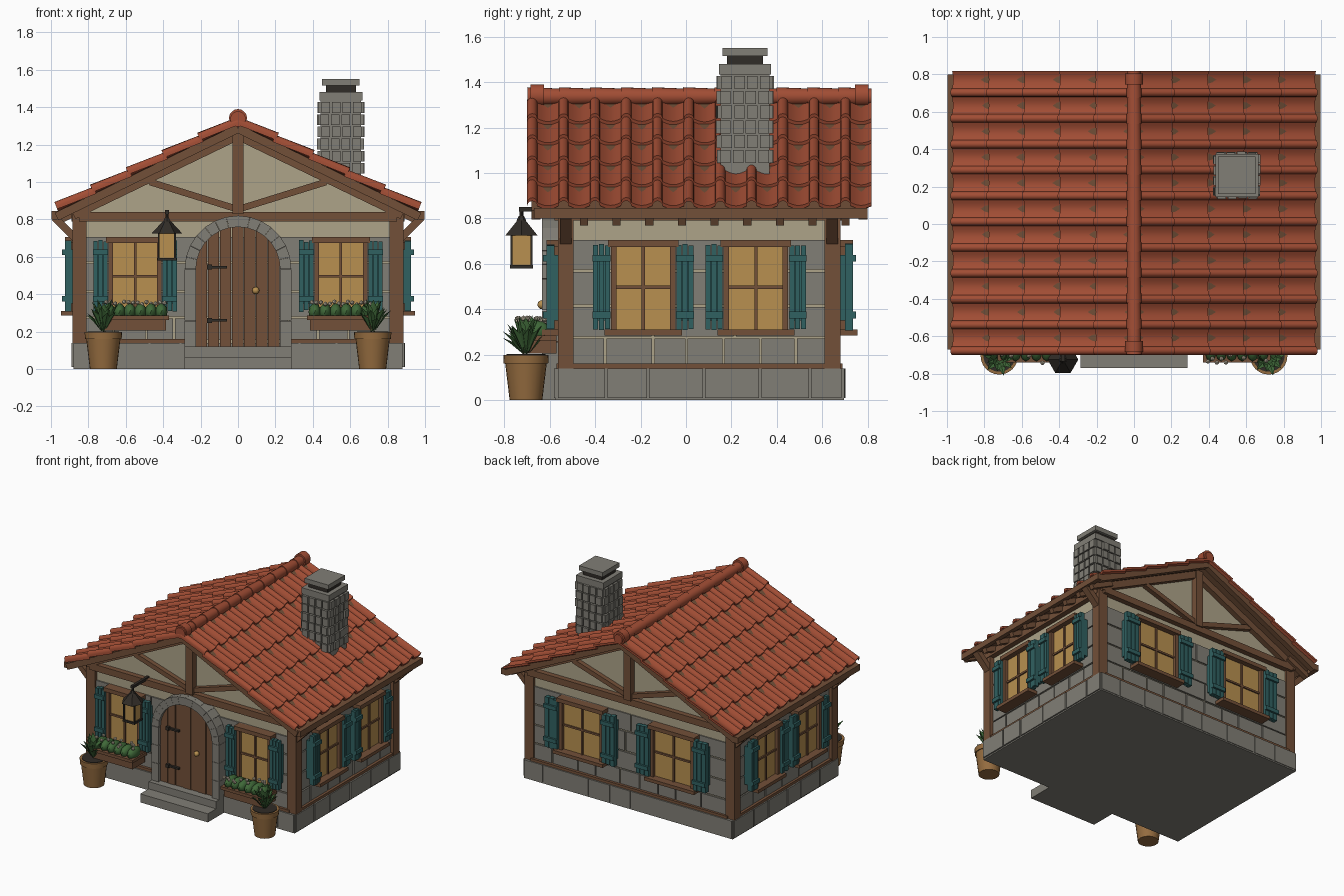
import bpy, bmesh, random
from math import sin, cos, pi, radians, sqrt, atan2, hypot
from mathutils import Matrix, Vector

if "Cube" in bpy.data.objects:
    bpy.data.objects.remove(bpy.data.objects["Cube"])

random.seed(4)
T, R = Matrix.Translation, Matrix.Rotation
I = Matrix.Identity(4)
WOOD, DARK, STONE, CREAM = (.17, .08, .04), (.03, .025, .02), (.22, .21, .18), (.42, .37, .25)
TEAL, GOLD, TILE, GREEN = (.03, .12, .12), (.48, .28, .08), (.36, .075, .035), (.05, .14, .04)
parts = {}


def part(name, color):
    if name not in parts:
        parts[name] = (bmesh.new(), color)
    return parts[name][0]


def box(bm, x0, x1, y0, y1, z0, z1, M=I):
    c = ((x0 + x1) / 2, (y0 + y1) / 2, (z0 + z1) / 2)
    bmesh.ops.create_cube(bm, size=1, matrix=M @ T(c) @ Matrix.Diagonal((x1 - x0, y1 - y0, z1 - z0, 1)))


def bar(bm, p, q, y0, y1, w, M=I):
    """Beam between two points of the xz plane."""
    dx, dz = q[0] - p[0], q[1] - p[1]
    K = M @ T((p[0], 0, p[1])) @ R(-atan2(dz, dx), 4, 'Y')
    box(bm, 0, hypot(dx, dz), y0, y1, -w / 2, w / 2, K)


def prism(bm, pts, y0, y1, M=I):
    a = [bm.verts.new(M @ Vector((x, y0, z))) for x, z in pts]
    b = [bm.verts.new(M @ Vector((x, y1, z))) for x, z in pts]
    bm.faces.new(a)
    bm.faces.new(b[::-1])
    for i in range(len(a)):
        j = (i + 1) % len(a)
        bm.faces.new((a[j], a[i], b[i], b[j]))


def cone(bm, r1, r2, z0, z1, c, n=20, rot=I):
    bmesh.ops.create_cone(bm, cap_ends=True, segments=n, radius1=r1, radius2=r2, depth=z1 - z0,
                          matrix=T((c[0], c[1], 0)) @ T((0, 0, (z0 + z1) / 2)) @ rot)


def ball(bm, c, s, sub=2):
    bmesh.ops.create_icosphere(bm, subdivisions=sub, radius=1, matrix=T(c) @ Matrix.Diagonal((*s, 1)))


# Wall frames: local x runs along the wall, local -y points outwards
FRONT = T((0, -.54, 0))
BACK = T((0, .66, 0)) @ R(pi, 4, 'Z')
RIGHT = T((.85, .06, 0)) @ R(pi / 2, 4, 'Z')
LEFT = T((-.85, .06, 0)) @ R(-pi / 2, 4, 'Z')

# House body with gables, foundation
prism(part('plaster_walls', CREAM), [(-.85, .1), (.85, .1), (.85, .86), (0, 1.28), (-.85, .86)], -.54, .66)
box(part('foundation', STONE), -.88, .88, -.575, .695, 0, .14)


def stones(bm, M, h, z0, z1, w, d0, d1):
    x = -h
    while x < h - .01:
        nx = x + random.uniform(.8, 1.25) * w
        if nx > h - w * .5:
            nx = h
        box(bm, x + .005, nx - .005, -d1 - random.uniform(0, .004), -d0, z0 + .005, z1 - .005, M)
        x = nx


for M, h in ((FRONT, .83), (BACK, .83), (RIGHT, .58), (LEFT, .58)):
    for z0, z1, w in ((.15, .275, .18), (.275, .415, .3), (.415, .57, .4), (.57, .71, .4)):
        stones(part('wall_stones', STONE), M, h, z0, z1, w, -.01, .008)
    stones(part('foundation_stones', STONE), M, h + .05, .005, .145, .2, .01, .038)
    t = part('timber_frame', WOOD)
    for a, b in (((-h, -.28), (.28, h)) if M is FRONT else ((-h, h),)):
        box(t, a, b, -.03, 0, .14, .16, M)
    box(t, -h - .02, h + .02, -.04, .01, .79, .84, M)

# Corner posts with eave brackets
for sx in (-1, 1):
    for y in (-.53, .645):
        x0, x1 = sorted((sx * .81, sx * .885))
        box(t, x0, x1, y - .035, y + .035, .12, .83)
        bar(t, (sx * .87, .70), (sx * .98, .81), y - .025, y + .025, .04)

# Gable timbers and barge boards, front and back
for M in (FRONT, BACK):
    box(t, -.03, .03, -.05, 0, .83, 1.27, M)
    for s in (-1, 1):
        bar(t, (s * .02, .86), (s * .47, 1.0), -.035, 0, .035, M)
        bar(t, (0, 1.25), (s * .88, .825), -.04, 0, .05, M)
        bar(t, (0, 1.285), (s * .97, .815), -.14, -.10, .045, M)

# Roof deck, fascia, rafter tails
for s in (-1, 1):
    bar(part('roof_deck', WOOD), (0, 1.295), (s * .96, .83), -.67, .79, .03)
    x0, x1 = sorted((s * .965, s * .998))
    box(part('eave_boards', WOOD), x0, x1, -.67, .80, .80, .845)
    for i in range(9):
        y = -.45 + i * .144
        bar(part('rafter_tails', WOOD), (s * .8, .875), (s * .975, .79), y - .018, y + .018, .045)

# Roof tiles: a roll and a sagging pan, five courses of eleven on each slope
pw, rw, L, rows = .138, .045, .225, 5
prof = [(rw * (.5 - .5 * cos(pi * i / 6)), .024 * sin(pi * i / 6)) for i in range(7)]
prof += [(rw + (pw - rw) * i / 6, -.014 * sin(pi * i / 6)) for i in range(1, 7)]
loop = prof + [(v, n - .016) for v, n in prof[::-1]]
tiles = part('roof_tiles', TILE)
ang = atan2(.465, .96)
for s in (-1, 1):
    S = Matrix.Diagonal((s, 1, 1, 1)) @ T((0, 0, 1.322)) @ R(ang, 4, 'Y')
    for r in range(rows):
        for c in range(11):
            K = S @ T((r * .212, -.70 + c * pw, 0)) @ R(-.075 + random.uniform(-.008, .008), 4, 'Y')
            a = [tiles.verts.new(K @ Vector((0, v, n))) for v, n in loop]
            b = [tiles.verts.new(K @ Vector((L, v, n))) for v, n in loop]
            m = len(loop)
            for i in range(m):
                j = (i + 1) % m
                tiles.faces.new((a[i], a[j], b[j], b[i]))
            for e in (a, b):
                for i in range(len(prof) - 1):
                    tiles.faces.new((e[i], e[i + 1], e[m - 2 - i], e[m - 1 - i]))

# Ridge caps
cap = part('ridge_caps', TILE)
for i in range(11):
    bmesh.ops.create_cone(cap, cap_ends=True, segments=20, radius1=.041, radius2=.035, depth=.145,
                          matrix=T((0, -.625 + i * .137, 1.337)) @ R(-pi / 2, 4, 'X'))
for y in (-.655, .775):
    bmesh.ops.create_cone(cap, cap_ends=True, segments=20, radius1=.048, radius2=.048, depth=.06,
                          matrix=T((0, y, 1.342)) @ R(pi / 2, 4, 'X'))

# Chimney
ch = part('chimney', STONE)
cx, cy = .55, .26
box(ch, cx - .108, cx + .108, cy - .108, cy + .108, .98, 1.44)
for k in range(4):
    K = T((cx, cy, 0)) @ R(k * pi / 2, 4, 'Z')
    for r in range(6):
        for c in range(4):
            x = -.112 + c * .056 + (.006 if r % 2 else 0)
            box(ch, x + .003, x + .049, -.12 - random.uniform(0, .007), -.1, 1.045 + r * .065, 1.102 + r * .065, K)
for w, z0, z1, nm, col in ((.115, 1.435, 1.48, 'chimney', STONE), (.08, 1.48, 1.52, 'chimney_flue', DARK),
                           (.1, 1.515, 1.55, 'chimney', STONE)):
    box(part(nm, col), cx - w, cx + w, cy - w, cy + w, z0, z1)


# Windows with shutters
def window(M, u, w, sw):
    K = M @ T((u, 0, 0))
    h = w / 2
    box(part('window_panes', GOLD), -h, h, -.035, 0, .31, .68, K)
    f = part('window_frames', WOOD)
    for s in (-1, 1):
        box(f, s * h - .012, s * h + .012, -.06, 0, .30, .69, K)
    box(f, -h - .025, h + .025, -.075, 0, .675, .705, K)
    box(f, -h - .04, h + .04, -.095, 0, .285, .31, K)
    box(f, -.007, .007, -.045, 0, .31, .68, K)
    box(f, -h, h, -.045, 0, .49, .504, K)
    sh = part('shutters', TEAL)
    for s in (-1, 1):
        c = s * (h + .015 + sw / 2)
        for i in range(3):
            x = c - sw / 2 + i * sw / 3
            d = random.uniform(0, .01)
            box(sh, x + .002, x + sw / 3 - .002, -.075, -.04, .305 + d, .69 - d, K)
        for z in (.36, .61):
            box(sh, c - sw / 2, c + sw / 2, -.09, -.07, z, z + .03, K)
        box(sh, c - sw * .4, c + sw * .4, -.045, 0, .35, .64, K)


for M in (RIGHT, LEFT):
    for u in (-.248, .248):
        window(M, u, .26, .078)
for u in (-.385, .385):
    window(BACK, u, .34, .11)

# Front windows with flower boxes, potted plants
for s in (-1, 1):
    x = s * .55
    window(FRONT, x, .26, .08)
    bx = part('flower_boxes', WOOD)
    box(bx, x - .165, x + .165, -.72, -.57, .205, .27)
    box(bx, x - .18, x + .18, -.74, -.57, .262, .285)
    for i in range(6):
        ball(part('flower_box_greens', GREEN), (x - .14 + i * .056, -.665, .305), (.034, .07, .047))
    for i in range(14):
        ball(part('flowers', (.6, .53, .4)), (x - .155 + i * .024, -.67 + random.uniform(-.075, .06),
             .352 + random.uniform(-.008, .008)), (.013,) * 3, 1)
    px, py = s * .72, -.705
    pot = part('plant_pots', (.3, .15, .05))
    cone(pot, .072, .092, 0, .165, (px, py), 24)
    cone(pot, .098, .1, .16, .198, (px, py), 24)
    cone(part('pot_soil', DARK), .085, .085, .19, .202, (px, py), 24)
    lf = part('plant_leaves', GREEN)
    for i in range(24):
        a, reach = i * 2.4, .04 + .07 * (i / 24)
        zt = .38 - .09 * (i / 24) + random.uniform(-.02, .015)
        K = T((px, py, .2)) @ R(a, 4, 'Z')
        zt -= .2
        v = [lf.verts.new(K @ Vector(p)) for p in ((.01, 0, 0), (reach * .6, -.02, zt * .75), (reach * .65, 0, zt * .65),
                                                  (reach * .6, .02, zt * .75), (reach, 0, zt))]
        for f in ((0, 2, 1), (0, 3, 2), (1, 2, 4), (2, 3, 4)):
            lf.faces.new([v[k] for k in f])

# Arched door: surround, planks, hinges, knob
ar, ri, ro, zc = part('door_surround', STONE), .225, .285, .535
for s in (-1, 1):
    x0, x1 = sorted((s * ri, s * ro))
    for i in range(3):
        box(ar, x0, x1, -.635, -.53, .12 + i * .1385, .12 + (i + 1) * .1385 - .002)
for i in range(14):
    a, b = pi * i / 14, pi * (i + 1) / 14 - .004
    prism(ar, [(r * cos(q), zc + r * sin(q)) for r, q in ((ri, a), (ro, a), (ro, b), (ri, b))], -.635, -.53)
for i in range(7):
    x0, x1 = -.226 + i * .0646, -.226 + (i + 1) * .0646 - .004
    top = [(x1 + (x0 - x1) * k / 5) for k in range(6)]
    prism(part('door_planks', WOOD), [(x0, .12), (x1, .12)] +
          [(x, zc + sqrt(max(0, .23 ** 2 - x * x))) for x in top], -.61 - .004 * (i % 2), -.55)
iron = part('ironwork', DARK)
for z in (.26, .545):
    box(iron, -.16, -.06, -.63, -.6, z - .007, z + .007)
    box(iron, -.165, -.14, -.635, -.6, z - .013, z + .013)
ball(part('door_knob', GOLD), (.095, -.635, .42), (.02, .02, .02))

# Door steps
box(part('door_steps', STONE), -.285, .285, -.77, -.55, 0, .065)
box(part('door_steps', STONE), -.285, .285, -.67, -.55, .065, .12)

# Hanging lantern
lx, ly = -.38, -.725
box(iron, lx - .01, lx + .01, ly - .01, -.54, .83, .85)
cone(iron, .008, .008, .78, .84, (lx, ly), 8)
cone(iron, .082, .022, .725, .79, (lx, ly), 6, R(pi / 6, 4, 'Z'))
cone(iron, .022, .012, .79, .81, (lx, ly), 6)
box(iron, lx - .05, lx + .05, ly - .05, ly + .05, .58, .595)
for sx in (-1, 1):
    for sy in (-1, 1):
        x, y = lx + sx * .044, ly + sy * .044
        box(iron, x - .005, x + .005, y - .005, y + .005, .59, .73)
box(part('lantern_glass', GOLD), lx - .04, lx + .04, ly - .04, ly + .04, .595, .725)

# Turn every part into an object
for name, (bm, color) in parts.items():
    bmesh.ops.recalc_face_normals(bm, faces=bm.faces)
    me = bpy.data.meshes.new(name)
    bm.to_mesh(me)
    bm.free()
    ob = bpy.data.objects.new(name, me)
    bpy.context.collection.objects.link(ob)
    mat = bpy.data.materials.new(name)
    mat.diffuse_color = (*color, 1)
    mat.use_nodes = True
    mat.node_tree.nodes["Principled BSDF"].inputs["Base Color"].default_value = mat.diffuse_color
    me.materials.append(mat)
    ob.select_set(True)
    bpy.context.view_layer.objects.active = ob
bpy.ops.object.shade_smooth_by_angle(angle=radians(35))
